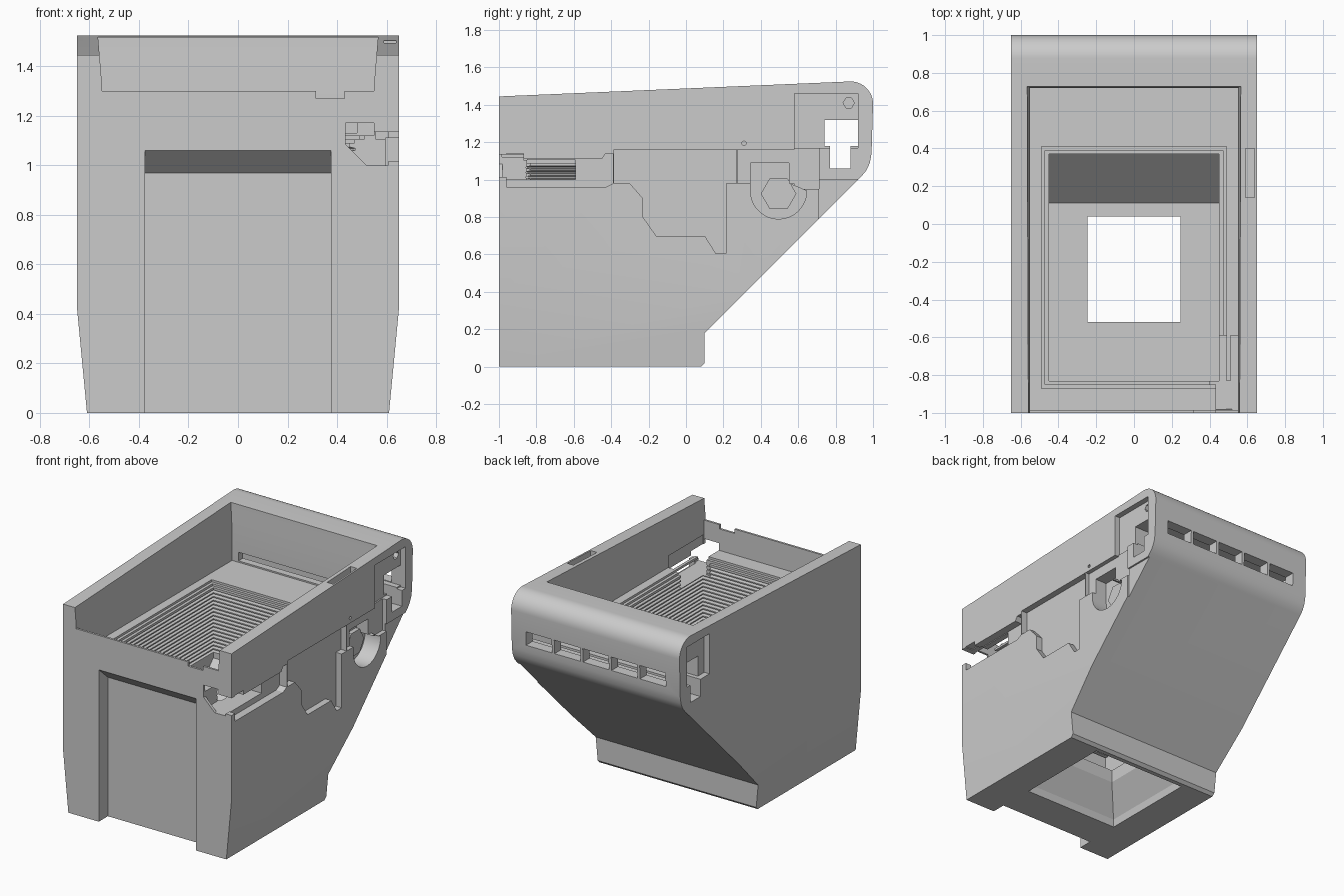
import bpy, bmesh, math
from mathutils import Vector

if "Cube" in bpy.data.objects:
    bpy.data.objects.remove(bpy.data.objects["Cube"], do_unlink=True)

grey = bpy.data.materials.new("plain_grey")
grey.use_nodes = True
COLOUR = (0.6, 0.6, 0.6, 1)
grey.diffuse_color = COLOUR
grey.node_tree.nodes["Principled BSDF"].inputs["Base Color"].default_value = COLOUR


def finish(name, bm):
    bmesh.ops.recalc_face_normals(bm, faces=bm.faces[:])
    mesh = bpy.data.meshes.new(name)
    bm.to_mesh(mesh)
    bm.free()
    mesh.materials.append(grey)
    ob = bpy.data.objects.new(name, mesh)
    bpy.context.scene.collection.objects.link(ob)
    return ob


def prism(name, points, axis, a, b):
    """Extrude a 2D outline along x (points are y, z) or y (points are x, z)."""
    bm = bmesh.new()
    place = (lambda p: (a, p[0], p[1])) if axis == "x" else (lambda p: (p[0], a, p[1]))
    face = bm.faces.new([bm.verts.new(place(p)) for p in points])
    new = bmesh.ops.extrude_face_region(bm, geom=[face])["geom"]
    step = Vector((b - a, 0, 0)) if axis == "x" else Vector((0, b - a, 0))
    bmesh.ops.translate(bm, vec=step, verts=[v for v in new if isinstance(v, bmesh.types.BMVert)])
    return finish(name, bm)


def loft(name, rings):
    """Stack rectangles given as half width, front y, back y, z."""
    bm = bmesh.new()
    loops = [[bm.verts.new(c) for c in ((-w, f, z), (w, f, z), (w, r, z), (-w, r, z))]
             for w, f, r, z in rings]
    for low, high in zip(loops, loops[1:]):
        for i in range(4):
            j = (i + 1) % 4
            bm.faces.new((low[i], low[j], high[j], high[i]))
    bm.faces.new(loops[0][::-1])
    bm.faces.new(loops[-1])
    return finish(name, bm)


def box(x0, x1, y0, y1, z0, z1):
    return prism("cutter", [(y0, z0), (y1, z0), (y1, z1), (y0, z1)], "x", x0, x1)


def polygon(cy, cz, r, n, start=0, sweep=math.tau):
    return [(cy + r * math.cos(start + sweep * i / n), cz + r * math.sin(start + sweep * i / n))
            for i in range(n)]


def cut(ob, cutter):
    mod = ob.modifiers.new("cut", "BOOLEAN")
    mod.operation = "DIFFERENCE"
    mod.solver = "EXACT"
    mod.object = cutter
    bpy.context.view_layer.objects.active = ob
    bpy.ops.object.modifier_apply(modifier=mod.name)
    bpy.data.objects.remove(cutter, do_unlink=True)


# Housing: side profile with a rounded rear edge, tapering in near the base
lower_curve = [(0.94, 1.02), (0.965, 1.05), (0.983, 1.09), (0.992, 1.14)]
upper_curve = polygon(0.88, 1.405, 0.12, 13, 0, math.radians(100))
profile = [(-1, 0), (0.08, 0), (0.1, 0.02), (0.1, 0.18)] + lower_curve + upper_curve + [(-1, 1.445)]
housing = prism("housing", profile, "x", -0.65, 0.65)
bm = bmesh.new()
bm.from_mesh(housing.data)
TAPER = 0.42
bmesh.ops.bisect_plane(bm, geom=bm.verts[:] + bm.edges[:] + bm.faces[:],
                       plane_co=(0, 0, TAPER), plane_no=(0, 0, 1))
for v in bm.verts:
    if v.co.z < TAPER:
        v.co.x = math.copysign(0.61 + 0.04 * v.co.z / TAPER, v.co.x)
bm.to_mesh(housing.data)
bm.free()

# Open tray in the top, with a low front lip
FLOOR = 1.12
cut(housing, loft("tray", [(0.55, -0.985, 0.72, FLOOR), (0.55, -0.985, 0.72, 1.33),
                           (0.558, -0.985, 0.725, 1.43), (0.572, -0.985, 0.73, 1.6)]))
cut(housing, prism("lip", [(-0.55, 1.3), (0.55, 1.3), (0.55, 1.33), (0.558, 1.43), (0.572, 1.6),
                           (-0.572, 1.6), (-0.558, 1.43), (-0.55, 1.33)], "y", -1.1, -0.97))
cut(housing, box(0.315, 0.43, -1.1, -0.97, 1.27, 1.4))

# Stepped ledges round the well
cut(housing, box(-0.49, 0.49, -0.87, 0.41, FLOOR - 0.015, 1.2))
cut(housing, box(-0.47, 0.47, -0.85, 0.39, FLOOR - 0.03, 1.2))

# Well with ribbed walls, a sloping back and a flat bottom
rings = [(0.45, -0.83, 0.11, 0.33), (0.45, -0.83, 0.37, 0.6)]
PITCH, RIBS = 0.026, 17
for i in range(RIBS):
    z = 0.64 + i * PITCH
    rings += [(0.45, -0.83, 0.37, z), (0.475, -0.855, 0.395, z + 0.006),
              (0.475, -0.855, 0.395, z + 0.012), (0.45, -0.83, 0.37, z + 0.018)]
rings.append((0.45, -0.83, 0.37, 1.2))
cut(housing, loft("well", rings))

# Opening through the base, flaring downwards
cut(housing, loft("base_opening", [(0.37, -0.65, 0.05, -0.01), (0.36, -0.64, 0.045, 0.05),
                                   (0.245, -0.52, 0.04, 0.24), (0.245, -0.52, 0.04, 0.4)]))

# Tall recess in the front
cut(housing, prism("front_recess", [(-1.1, -0.1), (-0.9, -0.1), (-0.9, 0.97), (-1, 1.06),
                                    (-1.1, 1.15)], "x", -0.375, 0.375))

# Cavity in the front left corner, open to the tray, front and side
cut(housing, box(0.435, 0.555, -0.98, -0.83, 1.0, 1.2))
cut(housing, box(0.51, 0.555, -0.84, -0.59, 1.0, 1.2))
cut(housing, prism("front_window", [(0.435, 1.17), (0.55, 1.17), (0.55, 1.135), (0.605, 1.135),
                                    (0.605, 1.0), (0.52, 1.0), (0.435, 1.085)], "y", -1.1, -0.85))
cut(housing, box(0.4, 0.7, -0.85, -0.59, 1.0, 1.105))
cut(housing, prism("side_recess", [(-0.96, 0.96), (-0.43, 0.96), (-0.39, 0.98), (-0.39, 1.14),
                                   (-0.43, 1.14), (-0.45, 1.11), (-0.87, 1.11), (-0.87, 1.14),
                                   (-0.96, 1.14)], "x", 0.595, 0.7))
cut(housing, box(0.59, 0.7, -1.1, -0.9, 1.015, 1.135))

# Stepped recess in the left side
cut(housing, prism("stepped_recess", [
    (-0.385, 1.16), (0.27, 1.16), (0.27, 0.98), (0.215, 0.98), (0.215, 0.605), (0.16, 0.605),
    (0.1, 0.7), (-0.16, 0.7), (-0.23, 0.8), (-0.23, 0.9), (-0.3, 0.98), (-0.385, 0.98)],
    "x", 0.605, 0.7))

# Deep half-round pocket with a six-sided boss, and the shelf above it
cut(housing, box(0.62, 0.7, 0.275, 0.71, 0.98, 1.16))
cut(housing, prism("round_pocket", polygon(0.495, 0.94, 0.15, 24, math.pi, math.pi)
                   + [(0.645, 0.94), (0.55, 0.98), (0.55, 1.09), (0.345, 1.09)], "x", 0.53, 0.7))
prism("hex_boss", polygon(0.495, 0.925, 0.095, 6), "x", 0.5, 0.56)
cut(housing, box(0.638, 0.7, 0.709, 1.1, 0.7, 1.0))

# Rear corner recesses, cross channel and small holes
cut(housing, box(0.61, 0.7, 0.58, 0.92, 1.17, 1.46))
cut(housing, box(0.62, 0.7, 0.58, 0.71, 0.95, 1.4))
cut(housing, box(-0.7, -0.61, 0.67, 0.92, 1.18, 1.46))
cut(housing, prism("channel", [(0.74, 1.18), (0.77, 1.18), (0.77, 1.06), (0.88, 1.06),
                               (0.88, 1.18), (0.92, 1.18), (0.92, 1.32), (0.74, 1.32)],
                   "x", -0.8, 0.8))
cut(housing, prism("hex_hole", polygon(0.87, 1.41, 0.03, 6), "x", 0.55, 0.7))
cut(housing, prism("pin_hole", polygon(0.31, 1.195, 0.012, 8), "x", 0.6, 0.7))

# Slot from the tray to the channel, and the row of rear vents
cut(housing, box(-0.5, 0.48, 0.7, 0.78, FLOOR + 0.01, FLOOR + 0.07))
for i in range(5):
    x = (i - 2) * 0.22
    cut(housing, box(x - 0.1, x + 0.1, 0.87, 1.1, 1.185, 1.28))

# Narrow slot in the left rim
cut(housing, box(0.59, 0.638, 0.14, 0.4, 1.32, 1.6))

# Smooth the rounded rear edge only
bpy.ops.object.select_all(action="DESELECT")
housing.select_set(True)
bpy.context.view_layer.objects.active = housing
bpy.ops.object.shade_smooth_by_angle(angle=math.radians(20))
